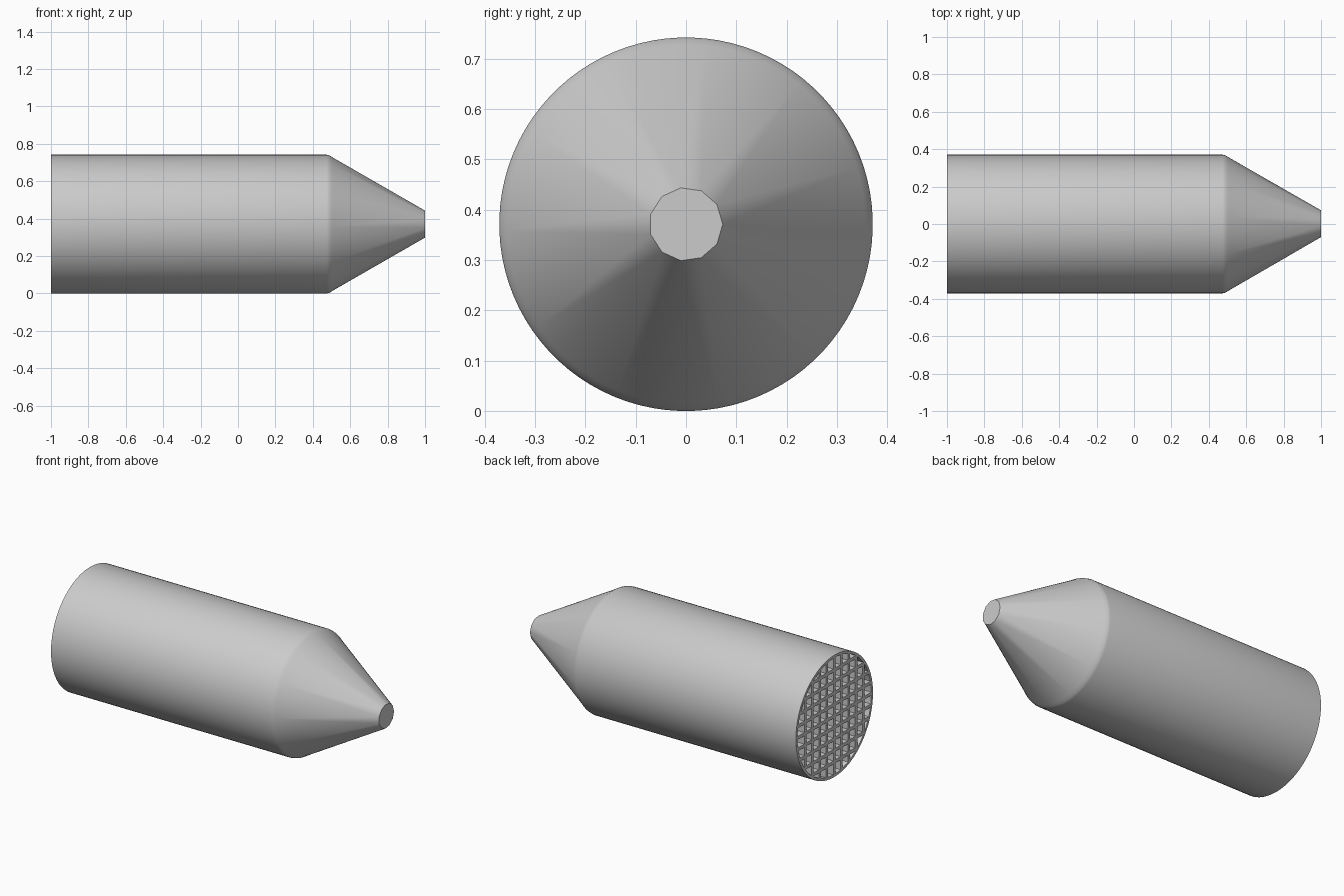
import bpy, bmesh, math

cube = bpy.data.objects.get("Cube")
if cube:
    bpy.data.objects.remove(cube)

R = 0.371           # shell radius, also the height of the axis
INNER = 0.355       # radius inside the rim
TIP_SIDES = 11
FAN = 8
SIDES = TIP_SIDES * FAN
BACK = -0.3         # depth of the cell floor


def make_material(name, value):
    mat = bpy.data.materials.new(name)
    mat.use_nodes = True
    colour = (value, value, value, 1)
    mat.diffuse_color = colour
    mat.node_tree.nodes["Principled BSDF"].inputs["Base Color"].default_value = colour
    return mat


grey = make_material("plain grey", 0.6)


def finish(bm, name):
    bmesh.ops.recalc_face_normals(bm, faces=bm.faces)
    mesh = bpy.data.meshes.new(name)
    bm.to_mesh(mesh)
    bm.free()
    mesh.materials.append(grey)
    obj = bpy.data.objects.new(name, mesh)
    bpy.context.collection.objects.link(obj)
    return obj


def ring(bm, x, radius, count, turn=0.0):
    verts = []
    for i in range(count):
        a = math.tau * (i + turn) / count
        verts.append(bm.verts.new((x, radius * math.cos(a), R + radius * math.sin(a))))
    return verts


# Shell: cell floor, inner wall, rim, outer wall and rounded shoulder
bm = bmesh.new()
profile = [(BACK, INNER), (-1, INNER), (-1, R), (0.475, R), (0.49, 0.367), (0.505, 0.357)]
rings = [ring(bm, x, r, SIDES, 0.5) for x, r in profile]
for a, b in zip(rings, rings[1:]):
    for i in range(SIDES):
        j = (i + 1) % SIDES
        bm.faces.new((a[i], a[j], b[j], b[i]))
bm.faces.new(rings[0])

# Nose: fans from the shoulder to a flat tip with fewer sides
tip = ring(bm, 1, 0.073, TIP_SIDES)
base = rings[-1]
for i in range(TIP_SIDES):
    start = i * FAN - FAN // 2
    for k in range(start, start + FAN):
        bm.faces.new((base[k % SIDES], base[(k + 1) % SIDES], tip[i]))
    bm.faces.new((base[(start + FAN) % SIDES], tip[(i + 1) % TIP_SIDES], tip[i]))
bm.faces.new(tip)
shell = finish(bm, "shell")

bpy.ops.object.select_all(action="DESELECT")
shell.select_set(True)
bpy.context.view_layer.objects.active = shell
bpy.ops.object.shade_smooth_by_angle(angle=math.radians(40))

# Square lattice across the open end
PITCH, BAR = 0.07, 0.02


def lattice(name, upright):
    bm = bmesh.new()
    for k in range(-4, 5):
        offset = k * PITCH
        half = math.sqrt(0.363 ** 2 - (abs(offset) + BAR / 2) ** 2)
        size = (BACK + 1, BAR, 2 * half) if upright else (BACK + 1, 2 * half, BAR)
        shift = (0, offset, R) if upright else (0, 0, R + offset)
        for v in bmesh.ops.create_cube(bm, size=1)["verts"]:
            v.co = [c * s + d for c, s, d in zip(v.co, size, shift)]
            v.co.x += (BACK - 1) / 2
    return finish(bm, name)


lattice("upright_lattice_bars", True)
lattice("level_lattice_bars", False)
